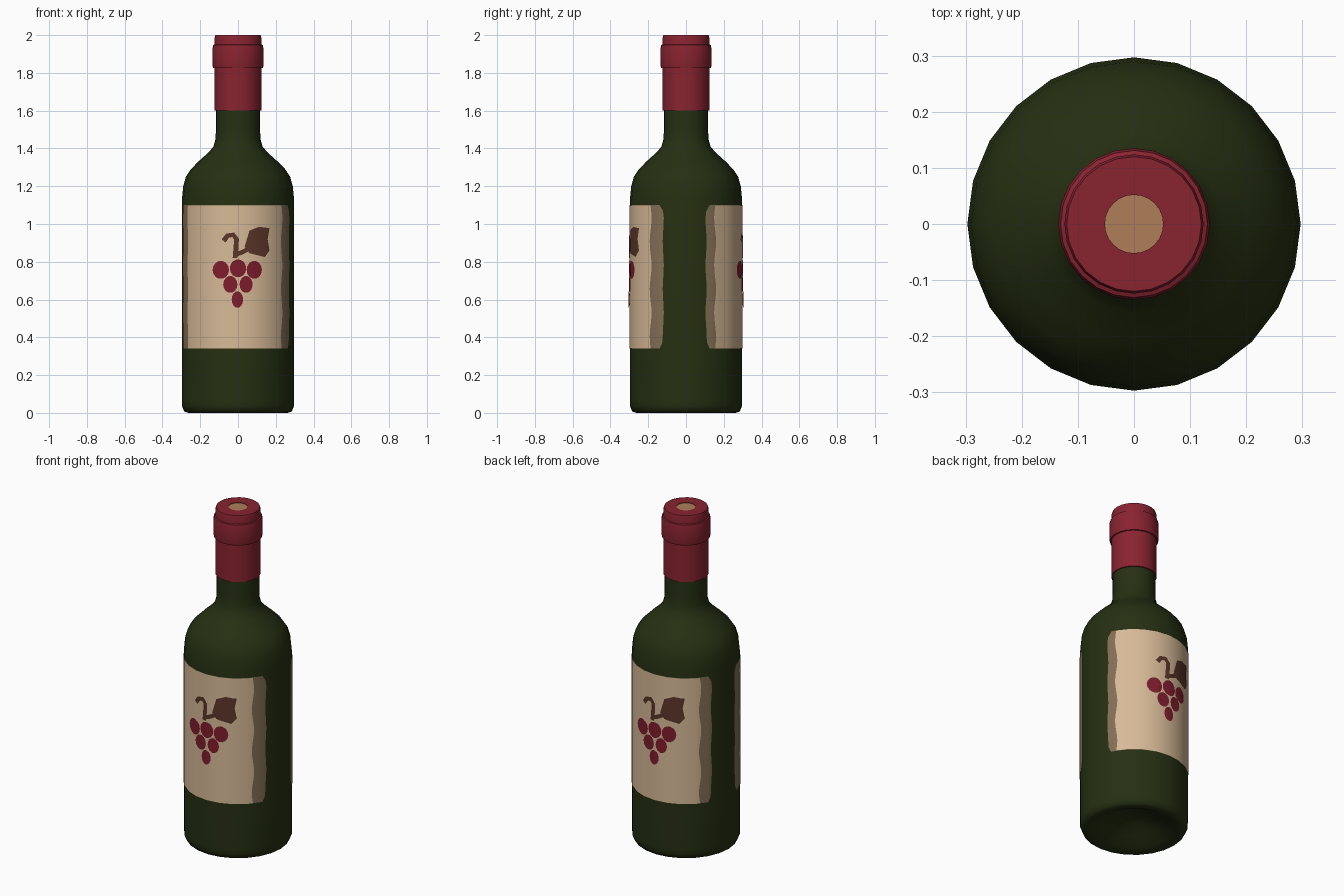
import bpy, bmesh, math
from mathutils import Vector

SIDES = 24
STEP = 360 / SIDES
RADIUS = 0.297

if "Cube" in bpy.data.objects:
    bpy.data.objects.remove(bpy.data.objects["Cube"])


def material(name, rgb):
    m = bpy.data.materials.new(name)
    m.use_nodes = True
    m.diffuse_color = (*rgb, 1)
    m.node_tree.nodes["Principled BSDF"].inputs["Base Color"].default_value = (*rgb, 1)
    return m


glass = material("dark green glass", (0.019, 0.029, 0.006))
foil_red = material("red foil", (0.25, 0.017, 0.03))
paper = material("cream paper", (0.68, 0.49, 0.31))
paper_edge = material("brown paper edge", (0.23, 0.16, 0.095))
grape_red = material("grape red", (0.21, 0.012, 0.026))
leaf_brown = material("leaf brown", (0.105, 0.036, 0.022))
cork_tan = material("cork tan", (0.43, 0.21, 0.1))


def finish(name, bm, mat, angle):
    mesh = bpy.data.meshes.new(name)
    bm.to_mesh(mesh)
    bm.free()
    mesh.materials.append(mat)
    ob = bpy.data.objects.new(name, mesh)
    bpy.context.collection.objects.link(ob)
    bpy.ops.object.select_all(action='DESELECT')
    ob.select_set(True)
    bpy.context.view_layer.objects.active = ob
    bpy.ops.object.shade_smooth_by_angle(angle=math.radians(angle))
    return ob


def lathe(name, profile, mat, angle=40):
    """Turn a (radius, height) profile about the z axis."""
    bm = bmesh.new()
    verts = [bm.verts.new((r, 0, z)) for r, z in profile]
    edges = [bm.edges.new(pair) for pair in zip(verts, verts[1:])]
    bmesh.ops.spin(bm, geom=verts + edges, cent=(0, 0, 0), axis=(0, 0, 1),
                   angle=math.tau, steps=SIDES, use_duplicate=False)
    bmesh.ops.remove_doubles(bm, verts=bm.verts, dist=0.0005)
    bmesh.ops.recalc_face_normals(bm, faces=bm.faces)
    return finish(name, bm, mat, angle)


def wrap(name, outlines, mat, lift, centre):
    """Lay flat (degrees, height) outlines on the faceted body around a centre angle."""
    bm = bmesh.new()
    for outline in outlines:
        bm.faces.new([bm.verts.new((a, 0, z)) for a, z in outline])
    for k in range(-6, 7):
        bmesh.ops.bisect_plane(bm, geom=bm.verts[:] + bm.edges[:] + bm.faces[:],
                               plane_co=(k * STEP, 0, 0), plane_no=(1, 0, 0), dist=1e-5)
    for v in bm.verts:
        half = math.radians(STEP / 2)
        within = math.radians(v.co.x % STEP) - half
        r = (RADIUS + lift) * math.cos(half) / math.cos(within)
        t = math.radians(v.co.x + centre)
        v.co = Vector((r * math.cos(t), r * math.sin(t), v.co.z))
    bm.normal_update()
    for f in bm.faces:
        c = f.calc_center_median()
        if f.normal.x * c.x + f.normal.y * c.y < 0:
            f.normal_flip()
    return finish(name, bm, mat, 40)


def to_angle(points):
    return [(math.degrees(math.asin(x / RADIUS)), z) for x, z in points]


def sheet(left, right, low, high, wave, corner):
    """Paper outline with softly worn sides and clipped corners."""
    n = 24
    side = []
    for i in range(n + 1):
        t = i / n
        inset = corner * max(0, 1 - min(t, 1 - t) * 20)
        side.append((low + (high - low) * t, inset + wave * math.sin(t * 19)))
    return ([(right - d, z) for z, d in side] +
            [(left + d, z) for z, d in reversed(side)])


def ellipse(x, z, rx, rz, n=14):
    return to_angle([(x + rx * math.cos(math.tau * i / n),
                      z + rz * math.sin(math.tau * i / n)) for i in range(n)])


def ribbon(points, width):
    """Quads of constant width along a path."""
    pts = [Vector(p) for p in points]
    rails = []
    for i, p in enumerate(pts):
        d = (pts[min(i + 1, len(pts) - 1)] - pts[max(i - 1, 0)]).normalized()
        n = Vector((-d.y, d.x)) * width / 2
        rails.append((p + n, p - n))
    return [to_angle([a[0], a[1], b[1], b[0]]) for a, b in zip(rails, rails[1:])]


# Glass body with a hollow in the base
lathe("bottle_body", [
    (0, 0.1), (0.07, 0.09), (0.15, 0.05), (0.22, 0.012), (0.262, 0), (0.285, 0.008),
    (0.296, 0.035), (RADIUS, 0.06), (RADIUS, 1.13), (0.29, 1.2), (0.276, 1.25),
    (0.25, 1.29), (0.205, 1.335), (0.155, 1.38), (0.13, 1.41), (0.119, 1.45),
    (0.117, 1.5), (0.117, 1.7), (0, 1.7)], glass, 60)

# Foil sleeve, collar and cork
lathe("foil_sleeve", [(0.115, 1.6), (0.124, 1.6), (0.124, 1.84)], foil_red)
lathe("foil_collar", [
    (0.122, 1.825), (0.132, 1.825), (0.135, 1.84), (0.135, 1.93), (0.131, 1.947),
    (0.124, 1.95)], foil_red)
lathe("foil_cap", [
    (0.124, 1.93), (0.124, 1.985), (0.12, 2), (0.052, 2), (0.052, 1.98)], foil_red)
lathe("cork", [(0, 1.997), (0.053, 1.997), (0.053, 1.9), (0, 1.9)], cork_tan)

# Artwork shared by both labels
grapes = [ellipse(x, z, rx, rz) for x, z, rx, rz in (
    (-0.09, 0.757, 0.043, 0.048), (0, 0.765, 0.043, 0.048), (0.085, 0.757, 0.04, 0.048),
    (-0.04, 0.68, 0.037, 0.045), (0.042, 0.68, 0.034, 0.045), (-0.003, 0.6, 0.03, 0.044))]
leaf = to_angle([
    (0.06, 0.965), (0.035, 0.88), (0.06, 0.845), (0.1, 0.835), (0.14, 0.825),
    (0.165, 0.86), (0.155, 0.92), (0.165, 0.978), (0.11, 0.985)])
tendril = ribbon([(-0.075, 0.91), (-0.055, 0.938), (-0.025, 0.943), (-0.008, 0.92),
                  (-0.01, 0.88), (-0.015, 0.82)], 0.026)
stalk = ribbon([(-0.02, 0.835), (0.02, 0.85), (0.06, 0.87)], 0.024)

# Labels: worn paper, clean centre, then printed fruit
for side, centre, outer, inner in (
        ("front", -90, (-81, 66), (-63, 51)),
        ("back", 90, (-69, 63), (-59, 50))):
    wrap(side + "_label_edge", [sheet(*outer, 0.34, 1.1, 0.6, 4)], paper_edge, 0.0015, centre)
    wrap(side + "_label", [sheet(*inner, 0.341, 1.099, 1.2, 0)], paper, 0.003, centre)
    wrap(side + "_leaf", [leaf] + tendril, leaf_brown, 0.0045, centre)
    wrap(side + "_stalk", stalk, leaf_brown, 0.005, centre)
    for i, grape in enumerate(grapes):
        wrap(f"{side}_grape_{i + 1}", [grape], grape_red, 0.0055 + i * 0.0002, centre)
